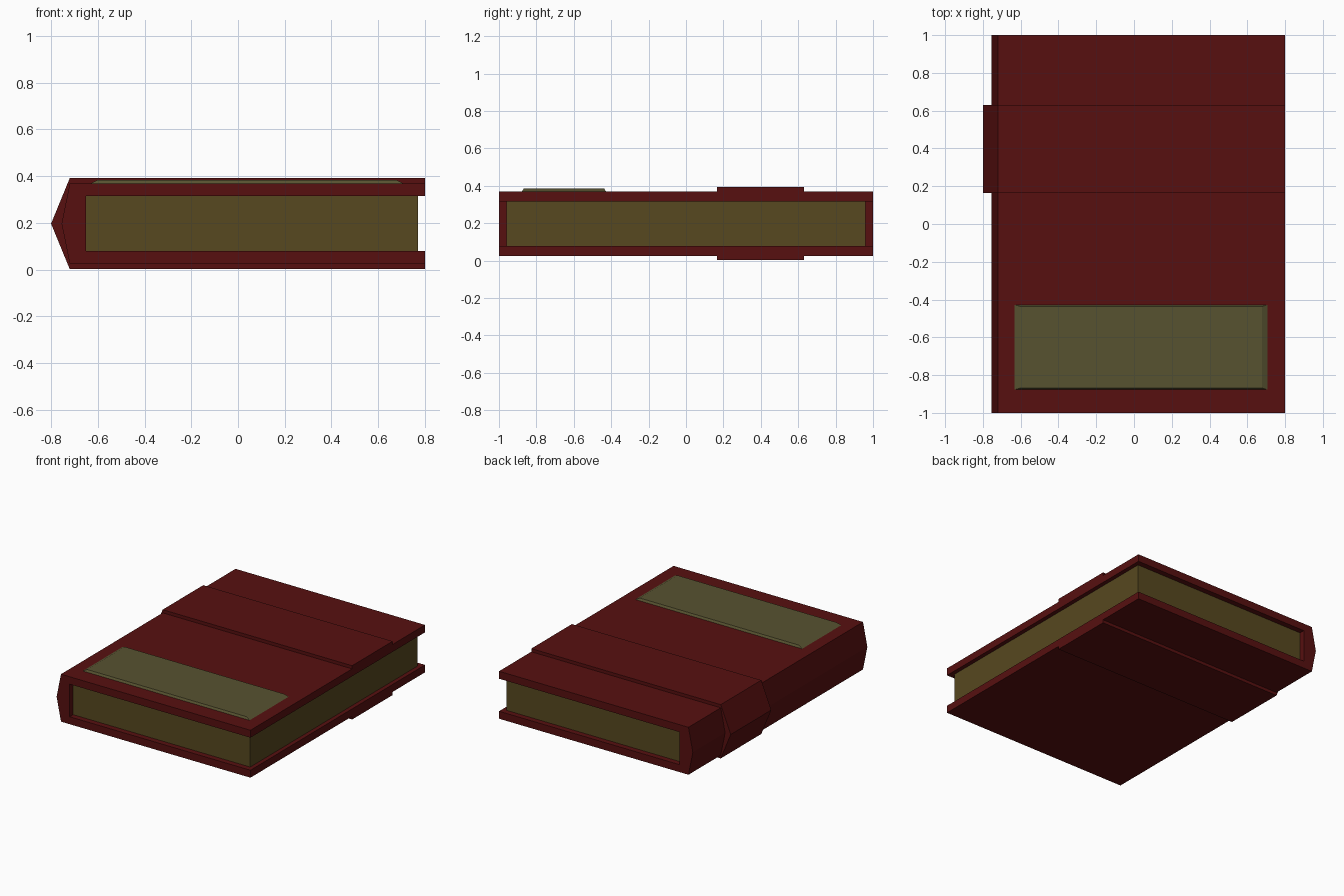
import bpy
import bmesh

if "Cube" in bpy.data.objects:
    bpy.data.objects.remove(bpy.data.objects["Cube"])


def material(name, color):
    mat = bpy.data.materials.new(name)
    mat.use_nodes = True
    rgba = (*color, 1)
    mat.diffuse_color = rgba
    mat.node_tree.nodes["Principled BSDF"].inputs["Base Color"].default_value = rgba
    return mat


RED = material("dark red leather", (0.095, 0.005, 0.005))
PAPER = material("aged paper", (0.095, 0.065, 0.014))
LABEL = material("olive label", (0.095, 0.085, 0.03))


def finish(bm, name, mat):
    bmesh.ops.recalc_face_normals(bm, faces=bm.faces)
    mesh = bpy.data.meshes.new(name)
    bm.to_mesh(mesh)
    bm.free()
    mesh.materials.append(mat)
    obj = bpy.data.objects.new(name, mesh)
    bpy.context.collection.objects.link(obj)
    return obj


def extrude_profile(name, profile, y0, y1, mat):
    """Extrude a closed x-z outline along y."""
    bm = bmesh.new()
    face = bm.faces.new([bm.verts.new((x, y0, z)) for x, z in profile])
    result = bmesh.ops.extrude_face_region(bm, geom=[face])
    moved = [v for v in result["geom"] if isinstance(v, bmesh.types.BMVert)]
    bmesh.ops.translate(bm, verts=moved, vec=(0, y1 - y0, 0))
    return finish(bm, name, mat)


def box(bm, x0, x1, y0, y1, z0, z1):
    verts = bmesh.ops.create_cube(bm, size=1)["verts"]
    for v in verts:
        v.co.x = x1 if v.co.x > 0 else x0
        v.co.y = y1 if v.co.y > 0 else y0
        v.co.z = z1 if v.co.z > 0 else z0
    return verts


MID = 0.197           # height of the spine ridge
INNER = 0.118         # half thickness of the page block
FORE, CORNER, HINGE = 0.8, -0.72, -0.65


def c_outline(half, ridge):
    """Cover section: two boards joined by a ridged spine."""
    upper = [(CORNER, half), (FORE, half), (FORE, INNER), (HINGE, INNER)]
    lower = [(x, -z) for x, z in reversed(upper)]
    return [(x, MID + z) for x, z in upper + lower + [(ridge, 0)]]


# Covers with spine, and the thicker raised band around them
extrude_profile("cover", c_outline(0.172, -0.755), -1, 1, RED)
extrude_profile("raised_band", c_outline(0.195, -0.8), 0.165, 0.63, RED)

# Page block
bm = bmesh.new()
box(bm, HINGE - 0.01, 0.77, -0.96, 0.96, MID - INNER, MID + INNER)
finish(bm, "pages", PAPER)

# Bevelled title plate on the front cover
bm = bmesh.new()
for v in box(bm, -0.64, 0.715, -0.88, -0.425, 0.365, 0.384):
    if v.co.z > 0.38:
        v.co.x += 0.038 if v.co.x < 0 else -0.038
        v.co.y += 0.012 if v.co.y < -0.6 else -0.012
finish(bm, "title_plate", LABEL)
